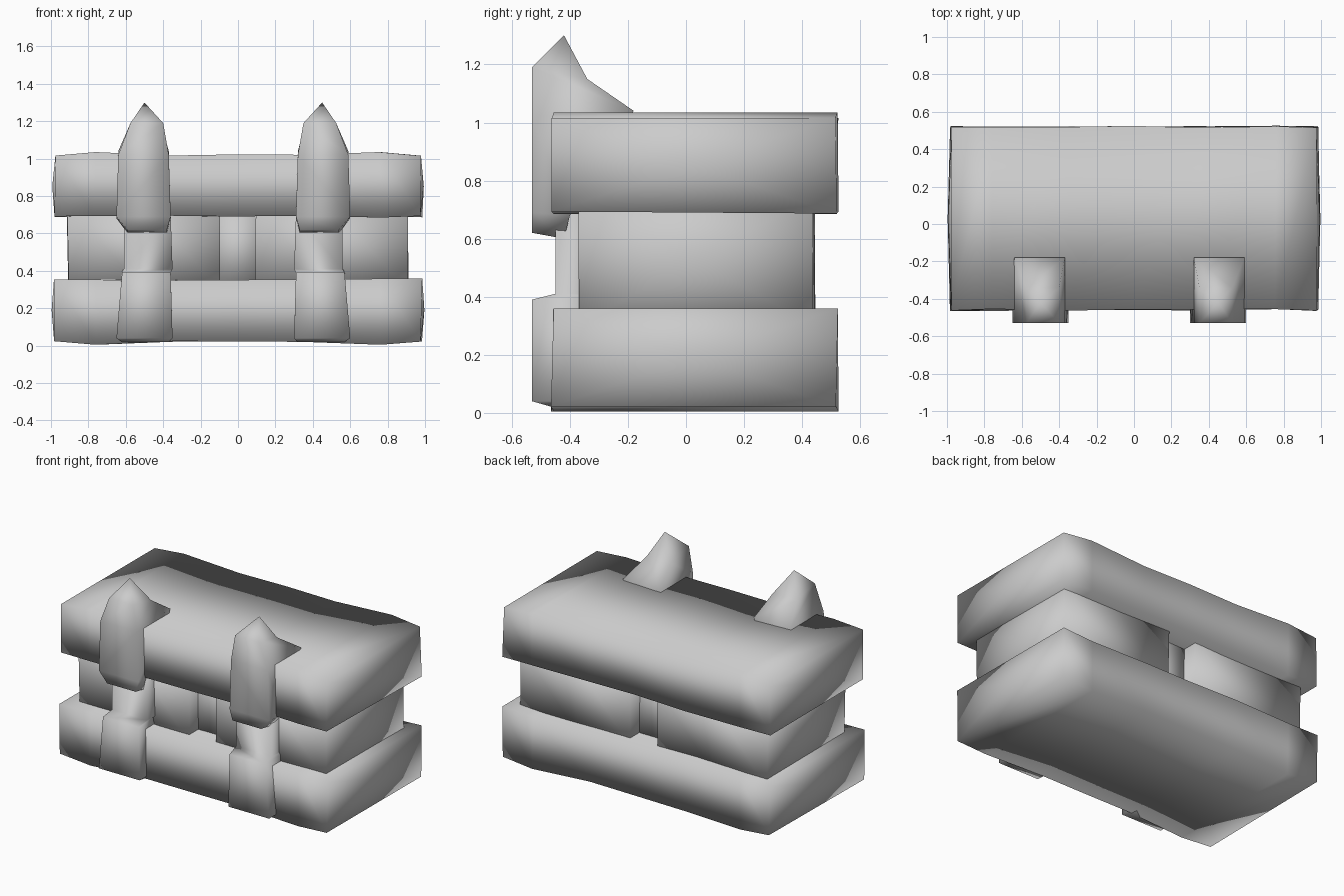
import bpy, bmesh, random
from mathutils import Vector

if "Cube" in bpy.data.objects:
    bpy.data.objects.remove(bpy.data.objects["Cube"])

random.seed(4)


def finish(bm, name):
    bmesh.ops.recalc_face_normals(bm, faces=bm.faces)
    mesh = bpy.data.meshes.new(name)
    bm.to_mesh(mesh)
    bm.free()
    obj = bpy.data.objects.new(name, mesh)
    bpy.context.collection.objects.link(obj)
    mesh.shade_smooth()
    return obj


def rough_block(name, lo, hi, x_cuts=(), jitter=0.006, end_bulge=0.015):
    """Box cut along x, with lightly uneven corners and bulging ends."""
    bm = bmesh.new()
    bmesh.ops.create_cube(bm, size=1)
    lo, hi = Vector(lo), Vector(hi)
    for v in bm.verts:
        v.co = Vector([l + (c + 0.5) * (h - l) for l, h, c in zip(lo, hi, v.co)])
    for x in x_cuts:
        bmesh.ops.bisect_plane(bm, geom=bm.verts[:] + bm.edges[:] + bm.faces[:],
                               plane_co=(x, 0, 0), plane_no=(1, 0, 0))
    for v in bm.verts:
        v.co += Vector([random.uniform(-jitter, jitter) for _ in range(3)])
    bm.normal_update()
    for f in [f for f in bm.faces if abs(f.normal.x) > 0.9]:
        push = end_bulge if f.normal.x > 0 else -end_bulge
        for v in bmesh.ops.poke(bm, faces=[f])["verts"]:
            v.co.x += push
    return finish(bm, name)


def loft(name, rings, side, tip=None):
    """Stack of rectangles (x0, x1, y0, y1, z front, z back), optionally ending in a tip."""
    bm = bmesh.new()
    shift = 0 if side < 0 else -0.05
    fx = lambda x: -x * side + shift
    loops = []
    for x0, x1, y0, y1, zf, zb in rings:
        pts = ((x0, y0, zf), (x1, y0, zf), (x1, y1, zb), (x0, y1, zb))
        loops.append([bm.verts.new((fx(x), y, z)) for x, y, z in pts])
    bm.faces.new(loops[0])
    for a, b in zip(loops, loops[1:]):
        for i in range(4):
            j = (i + 1) % 4
            bm.faces.new((a[i], a[j], b[j], b[i]))
    if tip:
        t = bm.verts.new((fx(tip[0]), tip[1], tip[2]))
        for i in range(4):
            bm.faces.new((loops[-1][i], loops[-1][(i + 1) % 4], t))
    else:
        bm.faces.new(loops[-1])
    return finish(bm, name)


# Upper and lower slabs
cuts = (-0.76, -0.35, 0, 0.35, 0.76)
for name, z0, z1 in (("lower_slab", 0.025, 0.355), ("upper_slab", 0.69, 1.02)):
    slab = rough_block(name, (-0.98, -0.46, z0), (0.98, 0.52, z1), cuts)
    # Outer faces swell slightly between the ends
    for v in slab.data.vertices:
        if 0.7 < abs(v.co.x) < 0.85:
            if name == "lower_slab" and v.co.z < 0.1:
                v.co.z = 0.005
            if name == "upper_slab" and v.co.z > 0.9:
                v.co.z = 1.035

# Recessed middle: two blocks with a slot between them
rough_block("middle_left", (-0.91, -0.37, 0.3), (-0.1, 0.44, 0.74), (-0.5,), end_bulge=0)
rough_block("middle_right", (0.1, -0.37, 0.3), (0.91, 0.44, 0.74), (0.5,), end_bulge=0)
rough_block("slot_core", (-0.15, -0.28, 0.3), (0.15, 0.34, 0.74), end_bulge=0)

# Front straps and pointed claws, one per side
strap_rings = [(-0.62, -0.37, -0.46, -0.3, 0.02, 0.03),
               (-0.65, -0.35, -0.53, -0.3, 0.04, 0.04),
               (-0.62, -0.36, -0.53, -0.3, 0.39, 0.40),
               (-0.61, -0.35, -0.45, -0.3, 0.41, 0.41),
               (-0.61, -0.36, -0.45, -0.3, 0.70, 0.70)]
claw_rings = [(-0.59, -0.38, -0.53, -0.42, 0.62, 0.60),
              (-0.65, -0.36, -0.53, -0.40, 0.69, 0.68),
              (-0.64, -0.37, -0.53, -0.18, 1.02, 1.04),
              (-0.575, -0.40, -0.53, -0.34, 1.19, 1.15)]
for label, side in (("left", -1), ("right", 1)):
    loft("strap_" + label, strap_rings, side)
    loft("claw_" + label, claw_rings, side, tip=(-0.5, -0.42, 1.3))

# Mirror sign: left parts keep their x, right parts flip
for obj in bpy.data.objects:
    if obj.name in ("strap_left", "claw_left"):
        for v in obj.data.vertices:
            v.co.x = -abs(v.co.x)
